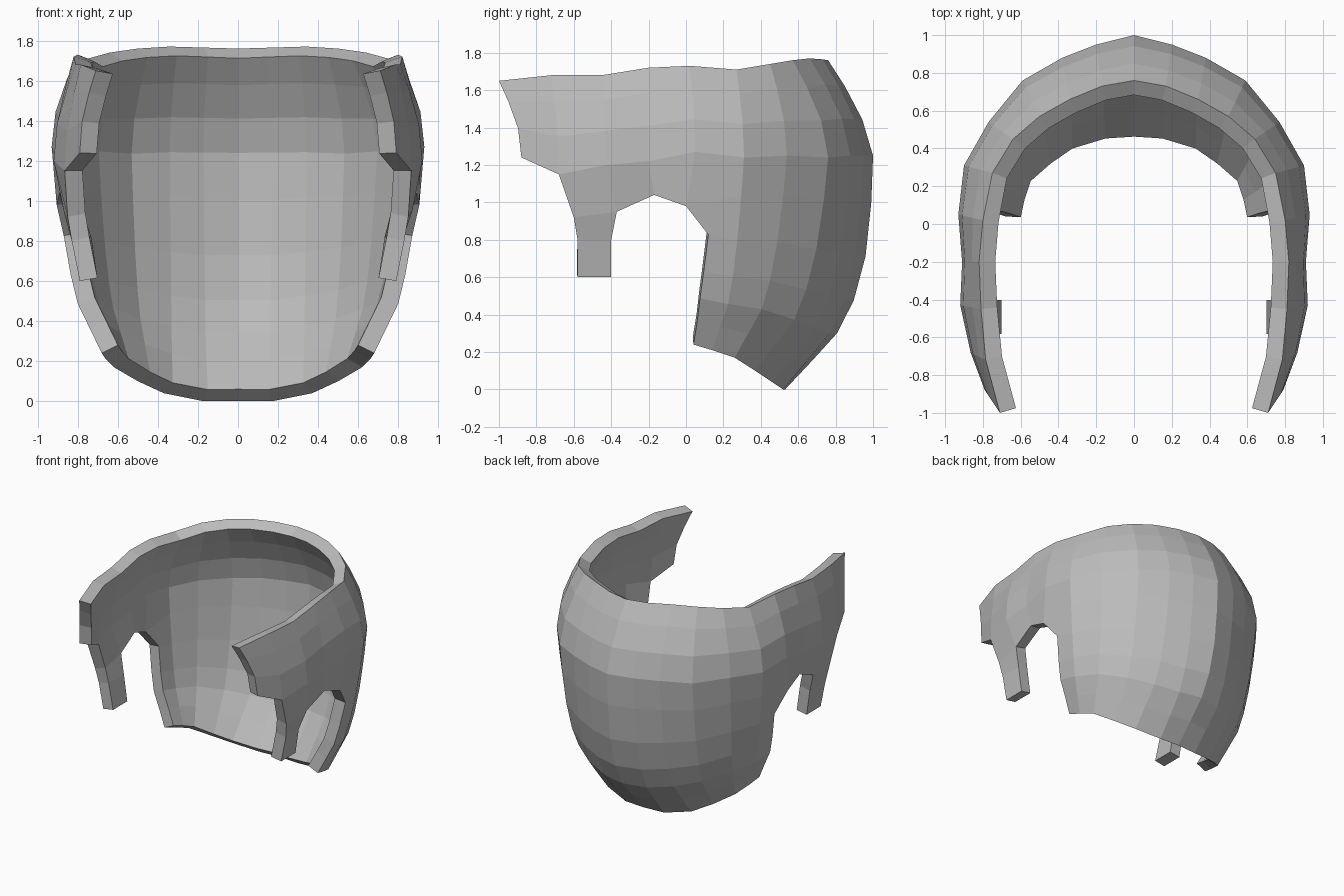
import bpy
import bmesh
from mathutils import Vector

cube = bpy.data.objects.get("Cube")
if cube:
    bpy.data.objects.remove(cube, do_unlink=True)

THICKNESS = 0.09

# Left half control rings, from the back centre round to the front tip
top_ring = [(0, .76, 1.76), (.17, .73, 1.765), (.34, .66, 1.77), (.5, .57, 1.76),
            (.64, .45, 1.74), (.75, .27, 1.71), (.8, .02, 1.73), (.82, -.2, 1.72),
            (.81, -.45, 1.68), (.785, -.72, 1.68), (.71, -1, 1.65)]
mid_ring = [(0, 1, 1.25), (.2, .95, 1.25), (.38, .88, 1.25), (.59, .76, 1.24),
            (.77, .54, 1.25), (.9, .31, 1.24), (.93, .05, 1.27), (.91, -.2, 1.22),
            (.92, -.43, 1.2), (.865, -.68, 1.15), (.79, -.88, 1.24)]
low_ring = [(0, .53, 0), (.17, .52, 0), (.37, .46, .04), (.5, .37, .1),
            (.62, .26, .17), (.66, .14, .21), (.68, .04, .24)]

# Rows between rings: height fraction, then inward fraction at back and side
upper_rows = [(.73, .63, .58), (.38, .24, .15)]
lower_rows = [(.2, .02, .1), (.43, .085, .24), (.62, .22, .38),
              (.76, .41, .52), (.88, .7, .76)]

# Front edge of the back panel, and the side lock hanging before the ear gap
panel_edge_y = [0, .12, .095, .075, .06]
ear_arch = [(.89, -.17, 1.04), (.87, -.37, .95), (.85, -.6, .92)]
lock_rows = [[(.82, -.4, .8), (.83, -.58, .8)], [(.79, -.4, .6), (.79, -.58, .6)]]


def between(a, b, row, side):
    """Point between two ring points, bulging by a blend of back and side."""
    height, back_in, side_in = row
    p = Vector(a).lerp(Vector(b), back_in + (side_in - back_in) * side)
    p.z = a[2] + (b[2] - a[2]) * height
    return p


def make_half(bm, sign):
    def row_verts(points):
        return [bm.verts.new((sign * p[0], p[1], p[2])) for p in points]

    def bridge(upper, lower):
        for i in range(min(len(upper), len(lower)) - 1):
            quad = [upper[i], upper[i + 1], lower[i + 1], lower[i]]
            bm.faces.new(quad if sign < 0 else quad[::-1])

    # Band round the whole head
    rows = [row_verts(top_ring)]
    for row in upper_rows:
        rows.append(row_verts([between(m, t, row, min(i / 6, 1))
                               for i, (m, t) in enumerate(zip(mid_ring, top_ring))]))
    rows.append(row_verts(mid_ring))

    # Back panel, with the arch and lock joined to its first row
    for k, row in enumerate(lower_rows):
        points = [between(m, b, row, i / 6)
                  for i, (m, b) in enumerate(zip(mid_ring, low_ring))]
        points[-1].y = panel_edge_y[k]
        if k == 0:
            points[-1].z = .98
            points += ear_arch
        rows.append(row_verts(points))
    rows.append(row_verts(low_ring))
    for upper, lower in zip(rows, rows[1:]):
        bridge(upper, lower)

    # Side lock
    strip = rows[len(upper_rows) + 2][-2:]
    for points in lock_rows:
        lower = row_verts(points)
        bridge(strip, lower)
        strip = lower


bm = bmesh.new()
for sign in (1, -1):
    make_half(bm, sign)
bmesh.ops.remove_doubles(bm, verts=bm.verts, dist=0.0005)
bmesh.ops.recalc_face_normals(bm, faces=bm.faces)
# Make the sheet face outward at the back
bm.faces.ensure_lookup_table()
rear = max(bm.faces, key=lambda f: f.calc_center_median().y)
if rear.normal.y < 0:
    bmesh.ops.reverse_faces(bm, faces=bm.faces)
mesh = bpy.data.meshes.new("hair_shell")
bm.to_mesh(mesh)
bm.free()

shell = bpy.data.objects.new("hair_shell", mesh)
bpy.context.collection.objects.link(shell)

# Thickness, grown inward
solid = shell.modifiers.new("thickness", 'SOLIDIFY')
solid.thickness = THICKNESS
solid.offset = -1
solid.use_even_offset = True

grey = bpy.data.materials.new("plain grey")
grey.use_nodes = True
colour = (.5, .5, .5, 1)
grey.diffuse_color = colour
grey.node_tree.nodes["Principled BSDF"].inputs["Base Color"].default_value = colour
mesh.materials.append(grey)
